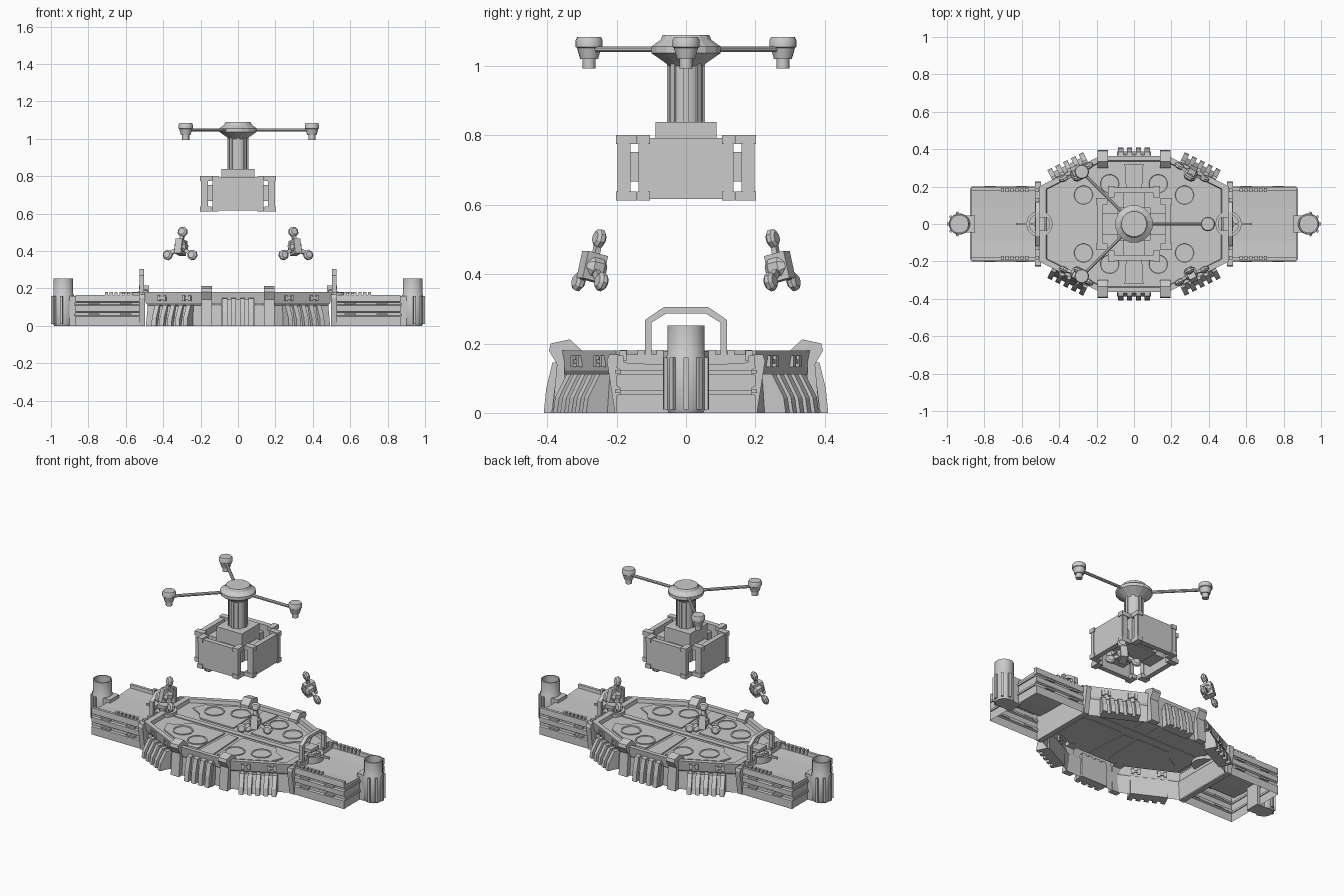
import bpy, bmesh
from math import pi, cos, sin, radians
from mathutils import Matrix, Vector

if "Cube" in bpy.data.objects:
    bpy.data.objects.remove(bpy.data.objects["Cube"])

T, R = Matrix.Translation, Matrix.Rotation
I4 = Matrix.Identity(4)
SIGNS = [(sx, sy) for sx in (1, -1) for sy in (1, -1)]


def mir(sx, sy):
    return Matrix.Diagonal((sx, sy, 1, 1))


def mesh(name, verts, faces, m=I4, smooth=False):
    bm = bmesh.new()
    vs = [bm.verts.new(m @ Vector(v)) for v in verts]
    for f in faces:
        bm.faces.new([vs[i] for i in f])
    bmesh.ops.recalc_face_normals(bm, faces=bm.faces)
    me = bpy.data.meshes.new(name)
    bm.to_mesh(me)
    bm.free()
    ob = bpy.data.objects.new(name, me)
    bpy.context.collection.objects.link(ob)
    if smooth:
        bpy.ops.object.select_all(action='DESELECT')
        ob.select_set(True)
        bpy.context.view_layer.objects.active = ob
        bpy.ops.object.shade_smooth_by_angle(angle=radians(35))
    return ob


def loft(name, rings, caps=(True, True), m=I4, closed=True, smooth=False):
    n = len(rings[0])
    faces = [(k * n + i, k * n + (i + 1) % n, (k + 1) * n + (i + 1) % n, (k + 1) * n + i)
             for k in range(len(rings) - 1) for i in range(n if closed else n - 1)]
    if caps[0]:
        faces.append(tuple(range(n)))
    if caps[1]:
        faces.append(tuple(range((len(rings) - 1) * n, len(rings) * n)))
    return mesh(name, [v for r in rings for v in r], faces, m, smooth)


def prism(name, pts, a, b, axis='z', m=I4):
    # extrude a 2D profile along an axis
    put = {'z': lambda p, h: (p[0], p[1], h), 'x': lambda p, h: (h, p[0], p[1])}[axis]
    return loft(name, [[put(p, h) for p in pts] for h in (a, b)], m=m)


def box(name, x0, x1, y0, y1, z0, z1, m=I4):
    return prism(name, [(x0, y0), (x1, y0), (x1, y1), (x0, y1)], z0, z1, m=m)


def lathe(name, prof, m=I4, n=20, caps=(True, True), smooth=True):
    return loft(name, [[(r * cos(2 * pi * (i + .5) / n), r * sin(2 * pi * (i + .5) / n), z) for i in range(n)]
                       for r, z in prof], caps, m, smooth=smooth)


# hollow eight-sided hull with overhanging lip and sunken deck
octo = [(.5, .2), (.18, .36), (-.18, .36), (-.5, .2), (-.5, -.2), (-.18, -.36), (.18, -.36), (.5, -.2)]
hull = [(.985, 0), (.965, .11), (.985, .122), (1.01, .18), (.94, .18), (.93, .158)]
loft('hull', [[(x * s, y * s, z) for x, y in octo] for s, z in hull], (False, True))
box('deck_spine', -.43, .43, -.016, .016, .155, .163)
for s in (1, -1):
    prism('deck_strip', [(-.035, .05 * s), (.035, .05 * s), (.05, .32 * s), (-.05, .32 * s)], .155, .167)

for sx, sy in SIGNS:
    q = mir(sx, sy)
    # deck panels and round hatches
    prism('deck_panel', [(.06, .04), (.29, .04), (.33, .09), (.40, .13), (.37, .2), (.17, .30), (.07, .30)],
          .155, .166, m=q)
    for x, y in ((.13, .215), (.27, .155)):
        lathe('hatch', [(.058, .16), (.058, .172), (.05, .172), (.048, .169)], q @ T((x, y, 0)), 24)
    # corner buttress post
    prism('corner_post', [(.30, .155), (.30, .18), (.335, .212), (.39, .20), (.395, .18), (.372, .14),
                          (.385, 0), (.35, 0), (.35, .155)], .138, .195, 'x', q)
    # frame on the angled wall: x along wall, y outward
    t, n = Vector((-.894, .447, 0)), Vector((.447, .894, 0))
    f = Matrix(((t.x, n.x, 0, .34), (t.y, n.y, 0, .28), (0, 0, 1, 0), (0, 0, 0, 1)))
    rib = [(-.015, 0), (.062, 0), (.055, .045), (.018, .112), (-.015, .112)]
    for i in range(5):
        c = (i - 2) * .047
        prism('angled_rib', rib, c - .013, c + .013, 'x', q @ f)
    prism('rib_backing', [(-.015, 0), (.04, 0), (.008, .105), (-.015, .105)], -.105, .105, 'x', q @ f)
    for c in (-.075, .075):
        for d in (-.018, .018):
            box('lip_clamp', c + d - .008, c + d + .008, -.01, .009, .132, .165, q @ f)
        box('lip_clamp_bar', c - .018, c + .018, -.01, .006, .142, .154, q @ f)

    # floating three-lobed rotor, leaning inward
    g = q @ T((-.305 * -1, .268, .42)) @ f.to_3x3().to_4x4() @ R(radians(13.6), 4, 'X')
    face = g @ R(-pi / 2, 4, 'X')
    lathe('rotor_body', [(.022, -.035), (.036, -.02), (.036, .012), (.022, .03)], face, 8, smooth=False)
    box('rotor_block', -.02, .02, -.03, .035, -.04, .04, g)
    for k in range(3):
        a = g @ R(k * 2 * pi / 3, 4, 'Y')
        box('rotor_arm', -.01, .01, -.008, .008, .02, .075, a)
        lathe('rotor_lobe', [(.018, -.014), (.028, -.006), (.028, .006), (.018, .014)],
              a @ T((0, 0, .085)) @ R(pi / 2, 4, 'X'), 8, smooth=False)

# middle ribs front and back
for s in (1, -1):
    q = mir(1, s)
    for i in range(4):
        c = (i - 1.5) * .047
        prism('middle_rib', [(.34, 0), (.41, 0), (.403, .07), (.385, .145), (.34, .15)], c - .014, c + .014, 'x', q)
    prism('middle_rib_backing', [(.34, 0), (.388, 0), (.37, .14), (.34, .14)], -.09, .09, 'x', q)

for s in (1, -1):
    q = mir(s, 1)
    # hollow wing with grooved sides and low parapets
    half = [(.2, 0), (.2, .05), (.19, .055), (.19, .072), (.2, .078), (.2, .108), (.19, .113), (.19, .124),
            (.2, .13), (.197, .166), (.18, .166), (.178, .145), (.09, .140)]
    sec = half + [(-y, z) for y, z in reversed(half)]
    loft('wing', [[(x, y, z) for y, z in sec] for x in (.5, .87)], (False, True), q, closed=False)
    for z in (.052, .11):
        box('wing_end_band', .865, .877, -.19, .19, z, z + .012, q)
    for sy in (1, -1):
        w = mir(s, sy)
        for i in range(6):
            box('parapet_tooth', .565 + i * .026, .582 + i * .026, .172, .193, .15, .18, w)
        for x, z in ((.6, .118), (.77, .118), (.6, .062), (.77, .062)):
            box('wing_side_clip', x - .03, x + .03, .185, .204, z - .005, z + .005, w)
        for y in (.075, .13, .18):
            box('bulkhead_stud', .508, .53, y - .01, y + .01, .16, .182, w)
    # bulkhead between hull and wing
    prism('bulkhead', [(-.205, 0), (.205, 0), (.228, .15), (.222, .168), (-.222, .168), (-.228, .15)],
          .498, .53, 'x', q)
    # angular arch
    arch = [(.118, .15), (.118, .268), (.064, .305), (-.064, .305), (-.118, .268), (-.118, .15),
            (-.1, .15), (-.1, .26), (-.056, .287), (.056, .287), (.1, .26), (.1, .15)]
    k = len(arch)
    vs = [(x, y, z) for x in (.503, .527) for y, z in arch]
    fs = [(i, (i + 1) % k, (i + 1) % k + k, i + k) for i in range(k)]
    for o in (0, k):
        fs += [(o + i, o + i + 1, o + 10 - i, o + 11 - i) for i in range(5)]
    mesh('arch', vs, fs, q)
    # round gun turret with short barrel
    tm = q @ T((.505, 0, 0))
    lathe('turret_ring', [(.07, .14), (.07, .178), (.053, .178), (.053, .165)], tm, 24)
    lathe('turret_post', [(.03, .16), (.03, .182), (.017, .19), (.015, .205)], tm, 12)
    for y in (-.03, 0, .03):
        box('turret_bar', -.03, -.02, y - .006, y + .006, .16, .215, tm)
    box('turret_head', -.03, .025, -.038, .038, .195, .215, tm)
    box('turret_barrel', .02, .125, -.006, .006, .17, .182, tm)
    # open end tower with vertical ribs
    em = q @ T((.934, 0, 0))
    lathe('end_tower', [(.05, 0), (.057, .012), (.057, .165), (.054, .17), (.054, .252), (.047, .252), (.047, .17)],
          em, 16)
    for i in range(-2, 3):
        box('end_tower_rib', .05, .066, -.007, .007, .01, .16, em @ R(i * radians(40), 4, 'Z'))
    box('end_tower_neck', .85, .9, -.045, .045, 0, .16, q)

# hanging mast: core block, column and hub
box('core_block', -.088, .088, -.088, .088, .66, .838)
lathe('column', [(.05, .83), (.05, 1.02)], n=16)
for i in range(8):
    box('column_flute', .04, .055, -.008, .008, .835, 1.01, R(i * pi / 4, 4, 'Z'))
lathe('hub', [(.05, 1.0), (.062, 1.01), (.102, 1.037), (.102, 1.056), (.075, 1.075), (.068, 1.09)], n=16, smooth=False)

# four armour plates with corner caps
for i in range(4):
    p = R(i * pi / 2, 4, 'Z')
    box('armour_plate', .165, .195, -.137, .137, .617, .793, p)
    box('plate_arm', .08, .167, -.06, .06, .667, .752, p)
    for y in (-.122, .122):
        box('plate_edge', .16, .198, y - .012, y + .012, .62, .79, p)
        for z in (.612, .775):
            box('plate_corner_cap', .141, .202, y - .018, y + .018, z, z + .026, p)

# three arms with tapered pods
for a in (0, 135, 225):
    p = R(radians(a), 4, 'Z')
    lathe('pod_arm', [(.009, .08), (.009, .37)], p @ T((0, 0, 1.048)) @ R(pi / 2, 4, 'Y'), 8)
    lathe('pod', [(.019, .993), (.019, 1.02), (.026, 1.02), (.035, 1.052), (.039, 1.055), (.039, 1.075), (.034, 1.084)],
          p @ T((.395, 0, 0)), 14)
